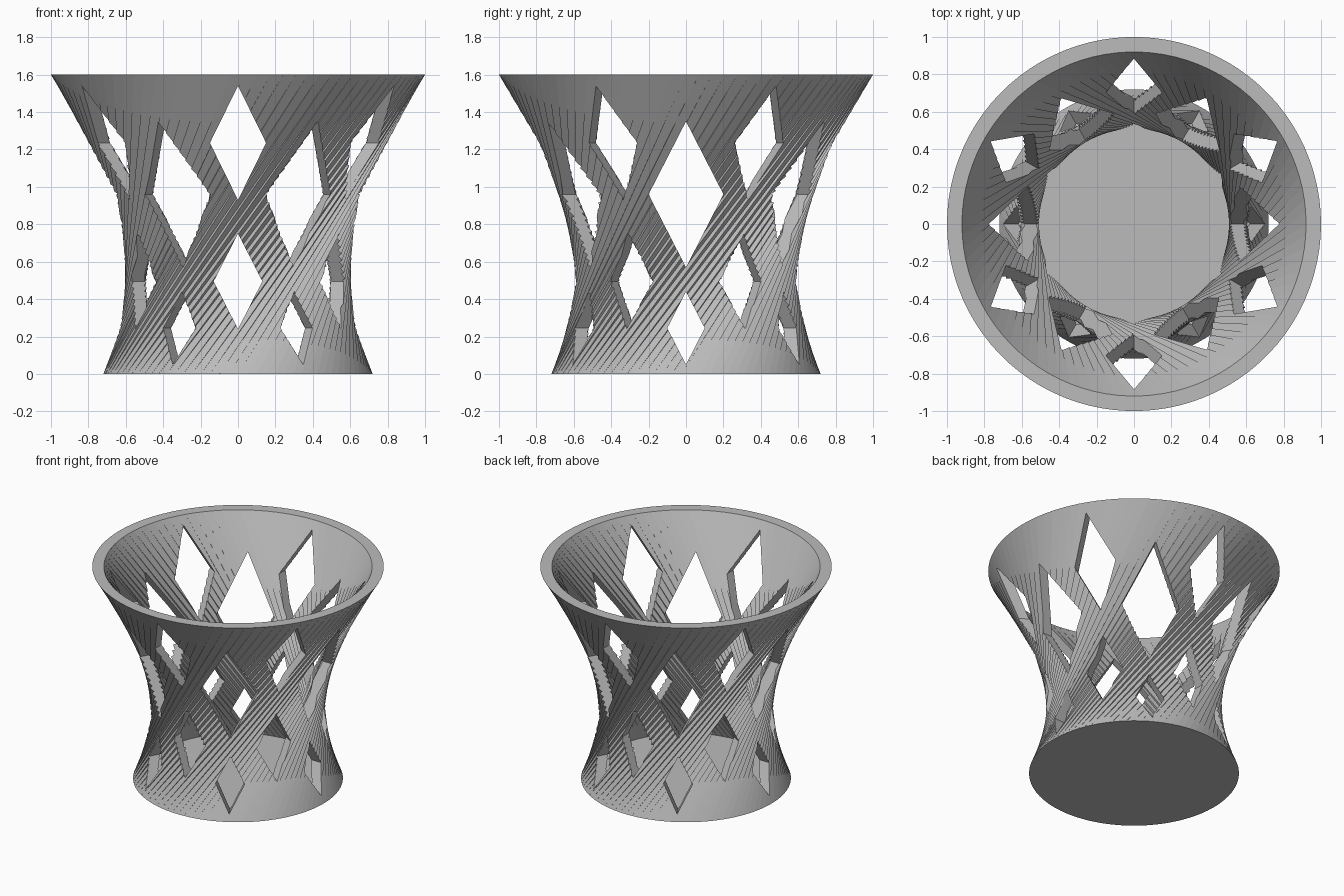
import bpy, bmesh
from math import pi, sin, cos
from mathutils import Matrix, Vector

HEIGHT = 1.6
BARS = 90
TWIST = pi / 2
WALL = 0.08
R_BASE, R_RIM = 0.72, 1.0

if "Cube" in bpy.data.objects:
    bpy.data.objects.remove(bpy.data.objects["Cube"])

grey = bpy.data.materials.new("light_grey")
grey.use_nodes = True
colour = (0.5, 0.5, 0.5, 1)
grey.diffuse_color = colour
grey.node_tree.nodes["Principled BSDF"].inputs["Base Color"].default_value = colour


def make_object(name, bm, collection=None):
    bmesh.ops.recalc_face_normals(bm, faces=bm.faces)
    mesh = bpy.data.meshes.new(name)
    bm.to_mesh(mesh)
    bm.free()
    mesh.materials.append(grey)
    obj = bpy.data.objects.new(name, mesh)
    (collection or bpy.context.scene.collection).objects.link(obj)
    return obj


def helper_collection(name):
    col = bpy.data.collections.new(name)
    bpy.context.scene.collection.children.link(col)
    return col


def hull(points):
    bm = bmesh.new()
    for p in points:
        bm.verts.new(p)
    res = bmesh.ops.convex_hull(bm, input=bm.verts)
    unused = [v for v in res["geom_interior"] if isinstance(v, bmesh.types.BMVert)]
    bmesh.ops.delete(bm, geom=unused, context="VERTS")
    return bm


def polar(radius, angle, z):
    return Vector((radius * cos(angle), radius * sin(angle), z))


# Leaning wall bars: each spans a rim segment and a base segment a quarter turn away
bars = helper_collection("wall_bars")
half = pi / BARS * 1.01
for i in range(BARS):
    a = 2 * pi * i / BARS
    corners = [polar(r - inset, a + turn + side, z)
               for r, turn, z in ((R_BASE, 0, 0), (R_RIM, TWIST, HEIGHT))
               for inset in (0, WALL)
               for side in (-half, half)]
    make_object("wall_bar", hull(corners), bars)

# Diamond cutters: middle height, half height, half width, starting angle
cutters = helper_collection("diamond_cutters")
for z, tall, wide, start in ((1.235, 0.305, 0.15, pi / 6), (0.96, 0.39, 0.2, 0),
                             (0.495, 0.255, 0.13, pi / 6), (0.245, 0.195, 0.1, 0)):
    for k in range(6):
        turn = Matrix.Rotation(start + k * pi / 3, 4, "Z")
        outline = ((wide, 0), (0, tall), (-wide, 0), (0, -tall))
        pts = [turn @ Vector((x, y, z + dz)) for x in (0.3, 1.2) for y, dz in outline]
        make_object("diamond_cutter", hull(pts), cutters)

# Floor disc, joined with the bars and pierced by the diamonds
bm = bmesh.new()
bmesh.ops.create_cone(bm, cap_ends=True, segments=BARS, radius1=R_BASE - WALL / 2,
                      radius2=R_BASE - WALL / 2 - 0.02, depth=0.05,
                      matrix=Matrix.Translation((0, 0, 0.025)))
basket = make_object("woven_basket", bm)
for operation, col in (("UNION", bars), ("DIFFERENCE", cutters)):
    mod = basket.modifiers.new(operation.title(), "BOOLEAN")
    mod.operation = operation
    mod.operand_type = "COLLECTION"
    mod.collection = col
    mod.solver = "MANIFOLD"

# Keep the finished mesh and drop the helpers
bpy.context.view_layer.update()
depsgraph = bpy.context.evaluated_depsgraph_get()
finished = bpy.data.meshes.new_from_object(basket.evaluated_get(depsgraph))
basket.modifiers.clear()
basket.data = finished
for col in (bars, cutters):
    for obj in list(col.objects):
        bpy.data.objects.remove(obj)
    bpy.data.collections.remove(col)
